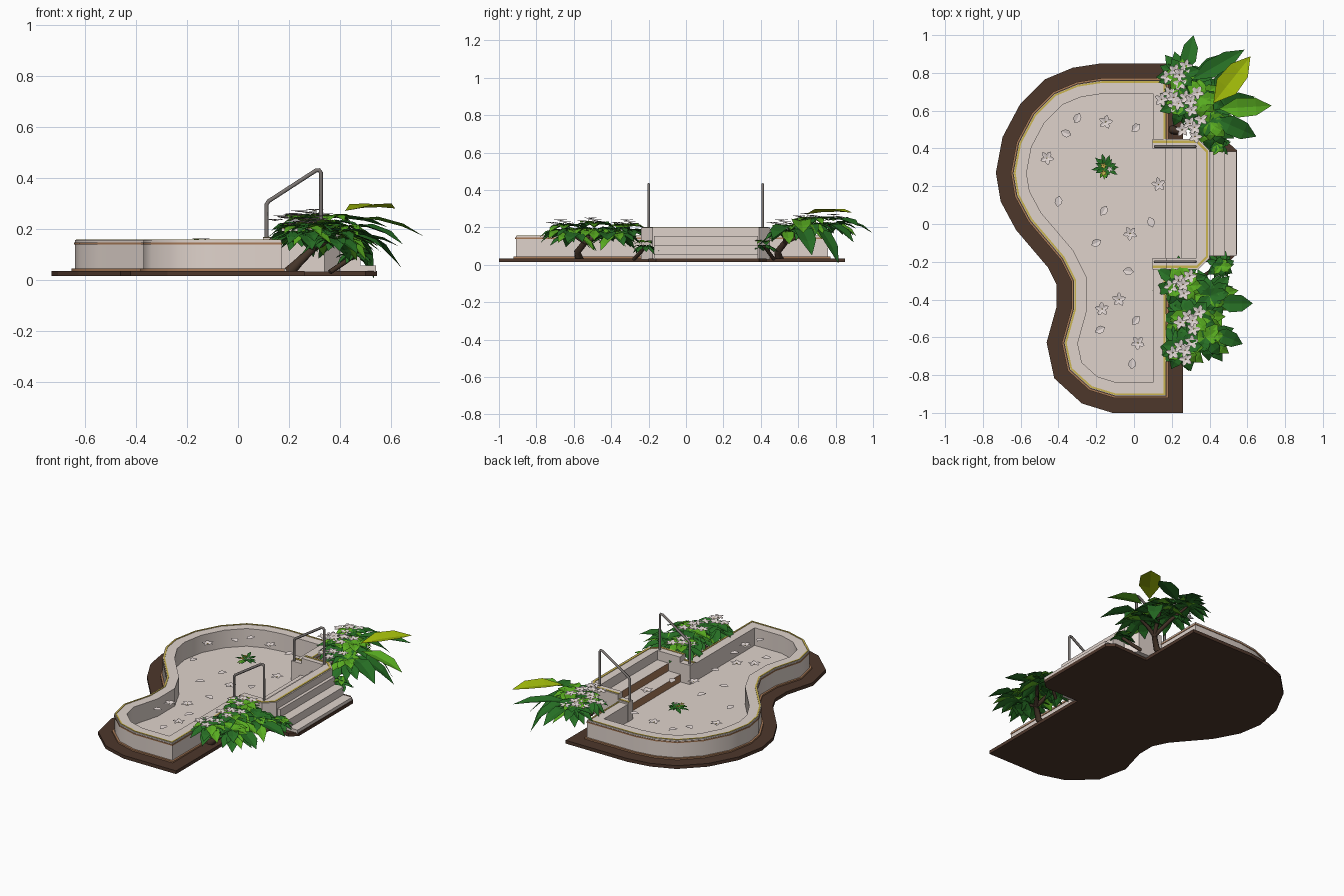
import bpy, bmesh, math, random
from mathutils import Vector

random.seed(4)
cube = bpy.data.objects.get("Cube")
if cube:
    bpy.data.objects.remove(cube)


def material(name, rgb):
    m = bpy.data.materials.new(name)
    m.use_nodes = True
    m.diffuse_color = (*rgb, 1)
    m.node_tree.nodes["Principled BSDF"].inputs["Base Color"].default_value = (*rgb, 1)
    return m


stone = material("pale_stone", (0.74, 0.65, 0.6))
soil = material("soil", (0.075, 0.038, 0.024))
tan = material("tan_tile", (0.4, 0.2, 0.1))
gold = material("gold_trim", (0.6, 0.46, 0.08))
metal = material("rail_metal", (0.2, 0.18, 0.17))
bark = material("bark", (0.06, 0.035, 0.022))
dark = material("dark_leaf", (0.02, 0.16, 0.018))
light = material("light_leaf", (0.1, 0.42, 0.015))
lime = material("lime_leaf", (0.36, 0.5, 0.003))
petal = material("petal", (0.76, 0.68, 0.66))


def finish(bm, name, mats, fix=True):
    if fix:
        bmesh.ops.recalc_face_normals(bm, faces=bm.faces)
    me = bpy.data.meshes.new(name)
    bm.to_mesh(me)
    bm.free()
    for m in mats:
        me.materials.append(m)
    ob = bpy.data.objects.new(name, me)
    bpy.context.collection.objects.link(ob)
    return ob


def offset(path, d):
    """Shift an open path to the right of its travel, mitring the corners."""
    pts = [Vector(p) for p in path]
    dirs = [(b - a).normalized() for a, b in zip(pts, pts[1:])]
    norms = [Vector((v.y, -v.x)) for v in dirs]
    out = []
    for i, p in enumerate(pts):
        a, b = norms[max(i - 1, 0)], norms[min(i, len(norms) - 1)]
        out.append(p + (a + b) * d / (1 + a.dot(b)))
    return out


def sweep(name, path, o0, o1, z0, z1, mat):
    bm = bmesh.new()
    rows = [[bm.verts.new((p.x, p.y, z)) for p in offset(path, o)]
            for o, z in ((o0, z0), (o1, z0), (o1, z1), (o0, z1))]
    for a, b in zip(rows, rows[1:] + rows[:1]):
        for i in range(len(a) - 1):
            bm.faces.new((a[i], a[i + 1], b[i + 1], b[i])).smooth = True
    for end in (0, -1):
        bm.faces.new([r[end] for r in rows])
    ob = finish(bm, name, [mat])
    ob.data.set_sharp_from_angle(angle=math.radians(40))


def prism(name, pts, z0, z1, mats, riser=False):
    bm = bmesh.new()
    base = bm.faces.new([bm.verts.new((p[0], p[1], z0)) for p in pts])
    up = bmesh.ops.extrude_face_region(bm, geom=[base])["geom"]
    for v in up:
        if isinstance(v, bmesh.types.BMVert):
            v.co.z = z1
    bmesh.ops.recalc_face_normals(bm, faces=bm.faces)
    for f in bm.faces:
        if riser and f.normal.x < -0.9:
            f.material_index = 1
    finish(bm, name, mats)


def box(name, x0, x1, y0, y1, z0, z1, mats, riser=False):
    prism(name, [(x0, y0), (x1, y0), (x1, y1), (x0, y1)], z0, z1, mats, riser)


def tube(name, pts, radius, mat, radii=None):
    cu = bpy.data.curves.new(name, "CURVE")
    cu.dimensions = "3D"
    cu.bevel_depth = radius
    cu.bevel_resolution = 1
    cu.use_fill_caps = True
    sp = cu.splines.new("POLY")
    sp.points.add(len(pts) - 1)
    for i, p in enumerate(pts):
        sp.points[i].co = (*p, 1)
        sp.points[i].radius = radii[i] if radii else 1
    cu.materials.append(mat)
    ob = bpy.data.objects.new(name, cu)
    bpy.context.collection.objects.link(ob)


# Pool basin: one outline, offset for every ring
outline = [(.17, -.2), (.17, -.91), (-.1, -.91), (-.23, -.87), (-.34, -.77), (-.37, -.63),
           (-.32, -.45), (-.32, -.3), (-.38, -.18), (-.55, .02), (-.62, .15), (-.64, .27),
           (-.61, .43), (-.53, .58), (-.42, .69), (-.3, .74), (-.17, .76), (.17, .76), (.17, .42)]
apron = [(.5, .43), (.545, .39), (.545, -.16), (.5, -.2)]
prism("soil_bed", offset(outline, -.09) + [Vector(p) for p in apron], .014, .035, [soil])
prism("pool_floor", offset(outline, .003), .03, .042, [stone])
sweep("pool_wall", outline, 0, .07, .03, .155, stone)
sweep("wall_gold_line", outline, .004, .013, .15, .158, gold)
sweep("wall_tan_band", outline, -.003, .01, .138, .146, tan)
sweep("wall_foot", outline, -.012, .01, .03, .044, tan)

# Entry: landing with cheek walls, outer and inner steps
rim = [(.17, .45), (.34, .45), (.4, .39), (.4, -.18), (.34, -.24), (.17, -.24)]
prism("landing", rim + [(.17, -.18), (.33, -.18), (.33, .4), (.17, .4)], .03, .2, [stone])
sweep("landing_gold_line", rim, .008, .02, .195, .203, gold)
for tag, y0, y1 in (("front", -.24, -.18), ("back", .4, .45)):
    box(tag + "_cheek_end", .098, .18, y0, y1, .03, .165, [stone])
    edge = y0 + .008 if tag == "front" else y1 - .02
    box(tag + "_cheek_line", .098, .17, edge, edge + .012, .16, .168, [gold])
for i in range(3):
    box("outer_step", .38, .42 + .061 * i, -.17, .385, .03, .155 - .05 * i, [stone])
for i in range(2):
    box("inner_step", .165 + .085 * i, .34, -.19, .41, .03, .09 + .05 * i, [stone, tan], True)

# Handrails
for tag, y in (("front", -.2), ("back", .41)):
    tube(tag + "_handrail", [(.112, y, .15), (.112, y, .295), (.12, y, .308), (.305, y, .428),
                             (.318, y, .43), (.325, y, .42), (.325, y, .18)], .008, metal)


# Plants
def leaf(bm, base, yaw, pitch, length, width, droop, mat):
    base = Vector(base)
    fwd = Vector((math.cos(yaw), math.sin(yaw), 0))
    side = Vector((-fwd.y, fwd.x, 0))

    def at(t, s=0):
        p = base + fwd * length * t * math.cos(pitch) + side * s * width / 2
        p.z += length * (math.sin(pitch) * t - droop * t * t) + abs(s) * width * .12
        p.z = max(p.z, 0)
        return bm.verts.new(p)
    root, tip = at(0), at(1)
    lo, hi = ([at(t, s * w) for s in (-1, 0, 1)] for t, w in ((.35, .95), (.7, .85)))
    faces = [(root, lo[1], lo[0]), (root, lo[2], lo[1]), (tip, hi[0], hi[1]), (tip, hi[1], hi[2])]
    faces += [(lo[i], lo[i + 1], hi[i + 1], hi[i]) for i in (0, 1)]
    for f in faces:
        bm.faces.new(f).material_index = mat


def blossom(bm, c, size, petal_mat, heart_mat):
    turn = random.random() * math.tau
    for k in range(5):
        leaf(bm, c, turn + k * math.tau / 5, .25, size, size * .6, .1, petal_mat)
    heart = bmesh.ops.create_cone(bm, cap_ends=True, segments=5, radius1=size * .1,
                                  radius2=size * .06, depth=.004)["verts"]
    bmesh.ops.translate(bm, verts=heart, vec=Vector(c) + Vector((0, 0, .002)))
    for v in heart:
        for f in v.link_faces:
            f.material_index = heart_mat


def rosette(bm, c, size):
    # drooping dark skirt, then shorter bright leaves above
    for i in range(22):
        top = i > 12
        mat = 1 if random.random() < (.5 if top else .12) else 0
        leaf(bm, Vector(c) + Vector((0, 0, .02 if top else 0)), i * 2.4 + random.uniform(-.2, .2),
             random.uniform(.3, .5) if top else random.uniform(-.1, .3),
             size * random.uniform(.6, .85) if top else size * random.uniform(.85, 1.1),
             size * .48, random.uniform(.3, .6), mat)


def bush(name, crowns, clusters, big_leaves):
    bm = bmesh.new()
    for x, y, z, size in crowns:
        rosette(bm, (x, y, z), size)
    for x, y, z, yaw, length, width, pitch, droop, mat in big_leaves:
        leaf(bm, (x, y, z), yaw, pitch, length, width, droop, mat)
    finish(bm, name + "_leaves", [dark, light, lime], False)
    bm = bmesh.new()
    for x, y, z in clusters:
        for i in range(5):
            r, a = .033 * math.sqrt(i), i * 2.4
            blossom(bm, (x + r * math.cos(a), y + r * math.sin(a), z + .015 - r * .3), .04, 0, 1)
    finish(bm, name + "_blossoms", [petal, gold], False)


bush("front_bush",
     [(.25, -.32, .18, .15), (.31, -.49, .19, .16), (.26, -.65, .18, .15),
      (.4, -.38, .16, .15), (.38, -.6, .16, .15), (.46, -.22, .1, .08)],
     [(.26, -.32, .22), (.31, -.51, .23), (.27, -.67, .22)],
     [(.44, -.42, .17, 0, .19, .1, .1, .3, 0), (.42, -.57, .17, -.4, .17, .09, .1, .4, 0)])
bush("back_bush",
     [(.25, .79, .22, .13), (.26, .64, .21, .13), (.35, .67, .22, .15),
      (.4, .54, .18, .15), (.44, .42, .1, .08)],
     [(.24, .79, .25), (.3, .65, .255), (.32, .51, .22), (.21, .67, .235)],
     [(.42, .64, .27, .9, .32, .135, .15, .12, 2), (.3, .76, .24, .52, .33, .1, .1, .2, 0),
      (.45, .61, .24, .06, .28, .11, .05, .3, 1), (.43, .56, .21, -.42, .24, .11, .1, .4, 0),
      (.27, .8, .23, 1.35, .205, .09, .1, .4, 0), (.42, .7, .2, .8, .17, .1, -.3, .85, 0),
      (.4, .6, .2, .3, .25, .11, 0, .6, 0), (.33, .74, .22, .9, .2, .1, 0, .5, 0)])

# Trunks and branches
for name, y, ends in (("front", -.57, [(.27, -.66, .18), (.32, -.49, .19), (.27, -.33, .18), (.4, -.4, .16)]),
                      ("back", .5, [(.25, .78, .22), (.35, .66, .22), (.4, .54, .18)])):
    fork = Vector((.29, y + .03, .12))
    tube(name + "_trunk", [(.2, y, .03), (.24, y - .01, .07), fork], .022, bark, [1.1, .85, .75])
    for e in ends:
        mid = fork.lerp(Vector(e), .5) + Vector((0, 0, .01))
        tube(name + "_branch", [fork, mid, e], .014, bark, [1, .8, .5])
tube("front_sprig", [(.36, -.28, .03), (.42, -.24, .07), (.46, -.22, .1)], .01, bark)
tube("back_sprig", [(.34, .47, .03), (.4, .44, .07), (.44, .42, .1)], .01, bark)

# Floating blossoms and loose petals
bm = bmesh.new()
for x, y in ((-.15, .54), (-.46, .35), (.13, .21), (-.02, -.05), (-.17, -.45), (-.08, -.4), (.02, -.63)):
    blossom(bm, (x, y, .142), .04, 0, 1)
for x, y in ((-.36, .48), (-.3, .56), (.01, .51), (-.4, .12), (-.16, .07), (.09, .01),
             (-.2, -.1), (-.03, -.25), (.01, -.51), (-.18, -.56), (-.01, -.74)):
    a = random.random() * math.tau
    leaf(bm, (x - .03 * math.cos(a), y - .03 * math.sin(a), .142), a, .1, .06, .042, .05, 0)
finish(bm, "floating_blossoms", [petal, gold], False)

# Floating centrepiece
bm = bmesh.new()
for i in range(16):
    leaf(bm, (-.15, .3, .14), i * 2.4, random.uniform(.1, .5), random.uniform(.05, .085), .022, .2, i % 8 == 7)
for i in range(3):
    a = i * math.tau / 3
    blossom(bm, (-.15 + .022 * math.cos(a), .29 + .022 * math.sin(a), .158), .018, 2 if i else 3, 2)
finish(bm, "floating_centrepiece", [dark, light, gold, petal], False)
